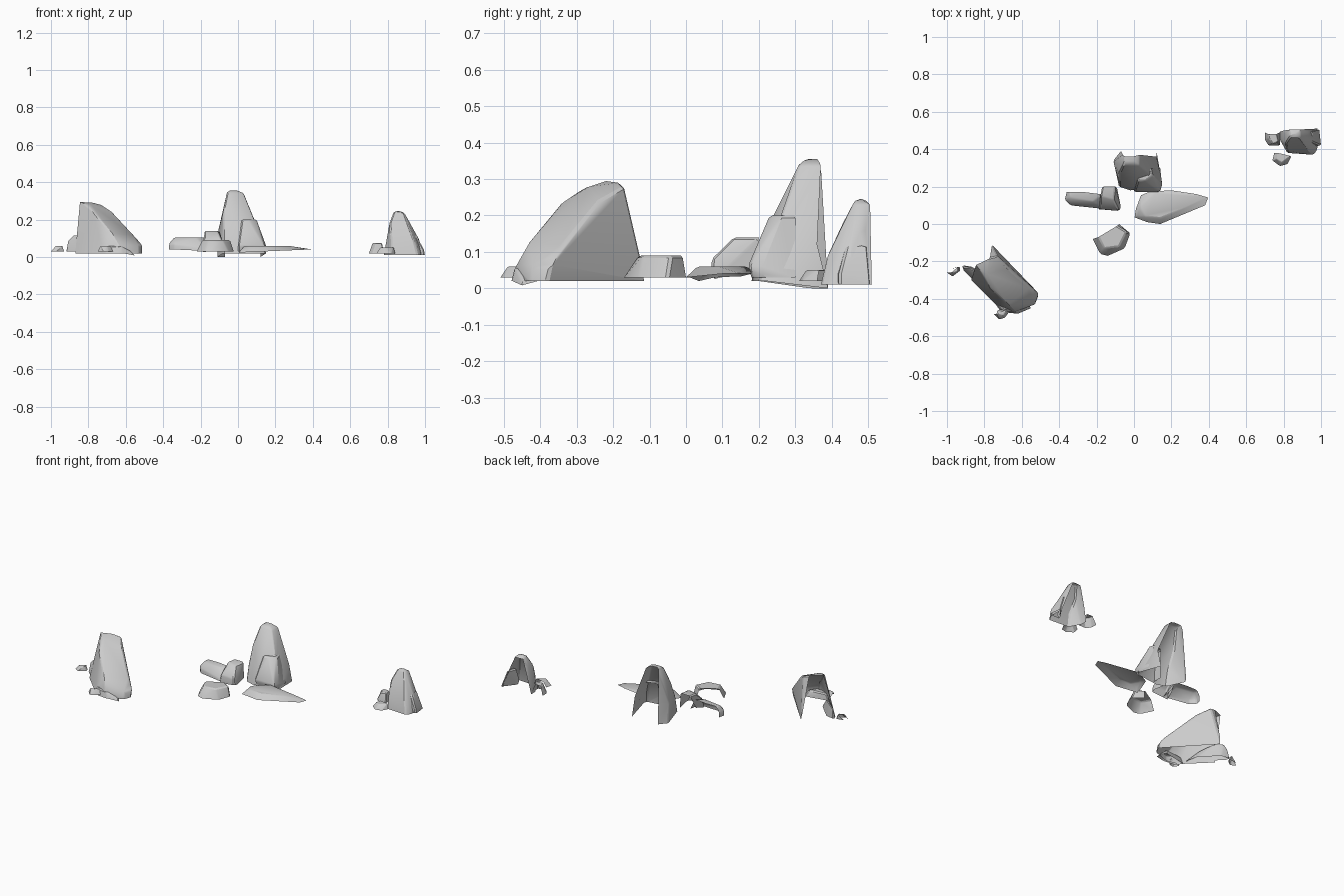
import bpy
import bmesh
import math
from mathutils import Vector

default_cube = bpy.data.objects.get("Cube")
if default_cube:
    bpy.data.objects.remove(default_cube, do_unlink=True)

UNIT = 0.01  # rock corners below are given in hundredths

# One plain stone colour
stone = bpy.data.materials.new("grey_stone")
stone.use_nodes = True
colour = (0.6, 0.6, 0.6, 1)
stone.diffuse_color = colour
stone.node_tree.nodes["Principled BSDF"].inputs["Base Color"].default_value = colour


def level(z, *corners):
    """Corners that share one height."""
    return [(x, y, z) for x, y in corners]


def rock(name, corners, back=(0, 1), chamfer=0.007):
    """Faceted shell around the corners, open underneath and at the back."""
    bm = bmesh.new()
    for corner in corners:
        bm.verts.new(Vector(corner) * UNIT)
    hull = bmesh.ops.convex_hull(bm, input=bm.verts[:])
    unused = {g for g in hull["geom_interior"] + hull["geom_unused"]
              if isinstance(g, bmesh.types.BMVert)}
    bmesh.ops.delete(bm, geom=list(unused), context="VERTS")
    bmesh.ops.recalc_face_normals(bm, faces=bm.faces[:])

    # Remove the hidden underside and the open back
    rear = Vector((back[0], back[1], 0)).normalized()
    hidden = [f for f in bm.faces
              if f.normal.z < -0.6 or f.normal.dot(rear) > 0.75]
    bmesh.ops.delete(bm, geom=hidden, context="FACES")

    # Merge nearly flat facets, then chamfer the strong edges
    bmesh.ops.dissolve_limit(bm, angle_limit=math.radians(9),
                             verts=bm.verts[:], edges=bm.edges[:])
    strong = [e for e in bm.edges if len(e.link_faces) == 2
              and e.calc_face_angle(0) > math.radians(28)]
    bmesh.ops.bevel(bm, geom=strong, offset=chamfer, segments=1,
                    affect="EDGES", clamp_overlap=True)

    mesh = bpy.data.meshes.new(name)
    bm.to_mesh(mesh)
    bm.free()
    mesh.materials.append(stone)
    obj = bpy.data.objects.new(name, mesh)
    bpy.context.collection.objects.link(obj)
    bpy.ops.object.select_all(action="DESELECT")
    obj.select_set(True)
    bpy.context.view_layer.objects.active = obj
    bpy.ops.object.shade_smooth_by_angle(angle=math.radians(25))


# Sloping ridge rock with its side slab and pebbles
ridge_back = (-8, 5)
rock("ridge_rock",
     level(2, (-51, -38), (-53, -43), (-64, -47), (-72, -45), (-87, -30), (-76, -11))
     + level(6, (-51, -37), (-53, -42), (-64, -47))
     + level(13, (-57, -33), (-68, -43))
     + level(24, (-67, -24), (-77, -34))
     + level(28, (-73, -17), (-79, -27))
     + level(29, (-77, -18), (-83, -24)), ridge_back)
rock("ridge_side_slab",
     level(3, (-92, -22), (-91, -25), (-80, -37), (-74, -42), (-76, -33), (-86, -23))
     + level(9, (-91, -23), (-79, -35))
     + level(12, (-88, -23), (-84, -26)), ridge_back)
rock("ridge_front_step",
     level(2, (-74, -43), (-71, -47), (-62, -48), (-56, -45), (-58, -40))
     + level(6, (-72, -43), (-70, -46), (-63, -47), (-60, -42)), ridge_back)
rock("ridge_left_pebble",
     level(3, (-100, -26), (-97, -28), (-93, -25), (-93, -23), (-98, -24))
     + level(6, (-97, -26), (-94, -25), (-94, -23)), ridge_back, 0.003)
rock("ridge_front_pebble",
     level(3, (-75, -48), (-72, -51), (-69, -50), (-66, -46), (-73, -46))
     + level(6, (-73, -48), (-70, -49), (-68, -46)), ridge_back, 0.003)

# Tall standing rock with a plate on its front
rock("tall_rock",
     level(0, (-11, 34), (-7, 39), (12, 39))
     + level(2, (-8, 20), (-2, 18), (14, 20), (15, 22))
     + level(12, (-11, 33), (-8, 22), (0, 20), (12, 23), (12, 36))
     + level(24, (-8, 27), (6, 27), (6, 37))
     + level(34, (-6, 31), (3, 31), (3, 37), (-6, 37))
     + level(35.5, (-5, 33), (0, 33), (-1, 36), (-5, 36)))
rock("tall_rock_front_plate",
     level(3, (0, 18), (13, 18), (15, 21), (14, 30), (0, 24))
     + level(6, (0, 17), (14, 17), (15, 21))
     + level(20, (2, 23), (6, 23), (10, 26), (9, 30), (2, 27)))

# Low rocks around the tall rock
rock("leaf_slab",
     level(3, (1, 4), (7, 1), (14, 0), (19, 3), (1, 8))
     + level(4, (28, 6), (38, 10), (40, 15), (33, 15), (20, 18), (10, 18), (4, 15))
     + level(6, (3, 9), (6, 4), (14, 3), (27, 9), (20, 16), (11, 17)))
rock("left_slab",
     level(4, (-37, 13), (-34, 10), (-16, 8), (-15, 17), (-36, 17))
     + level(7, (-37, 13), (-34, 10), (-36, 17))
     + level(10.5, (-34, 14), (-22, 12), (-18, 15), (-26, 17), (-34, 17)))
rock("left_block",
     level(4, (-19, 8), (-8, 7), (-7, 9), (-9, 19), (-17, 14))
     + level(8, (-18, 8), (-8, 7))
     + level(14, (-18, 15), (-11, 13), (-10, 20), (-17, 20)))
rock("front_boulder",
     level(3, (-22, -8), (-18, -16), (-14, -17), (-5, -13), (-2, -5), (-8, 0), (-13, -3))
     + level(9, (-19, -7), (-16, -13), (-8, -12), (-4, -4), (-9, -1), (-13, -4)),
     (-1, 1))

# Far rock group
rock("far_peak",
     level(1, (78, 45), (82, 38), (96, 37), (98, 40), (98, 51), (78, 50))
     + level(9, (82, 39), (94, 39), (97, 45))
     + level(18, (81, 43), (91, 43), (92, 49), (81, 49))
     + level(23.5, (83, 46), (89, 46), (89, 50), (83, 50))
     + level(24.5, (84, 47), (87, 47), (86, 49)))
rock("far_right_wedge",
     level(1, (92, 42), (100, 42), (99, 51))
     + level(4, (92, 41), (99.5, 42))
     + level(12, (92, 44), (95, 44), (95, 50)))
rock("far_left_block",
     level(2, (70, 45), (72, 42), (78, 42), (78, 49), (70, 49))
     + level(7.5, (72, 46), (74, 43), (77, 44), (76, 48), (72, 48)), chamfer=0.004)
rock("far_front_pebble",
     level(2, (74, 34), (78, 31), (82, 32), (84, 36), (75, 38))
     + level(5, (76, 35), (79, 33), (83, 36), (77, 38)), chamfer=0.003)
